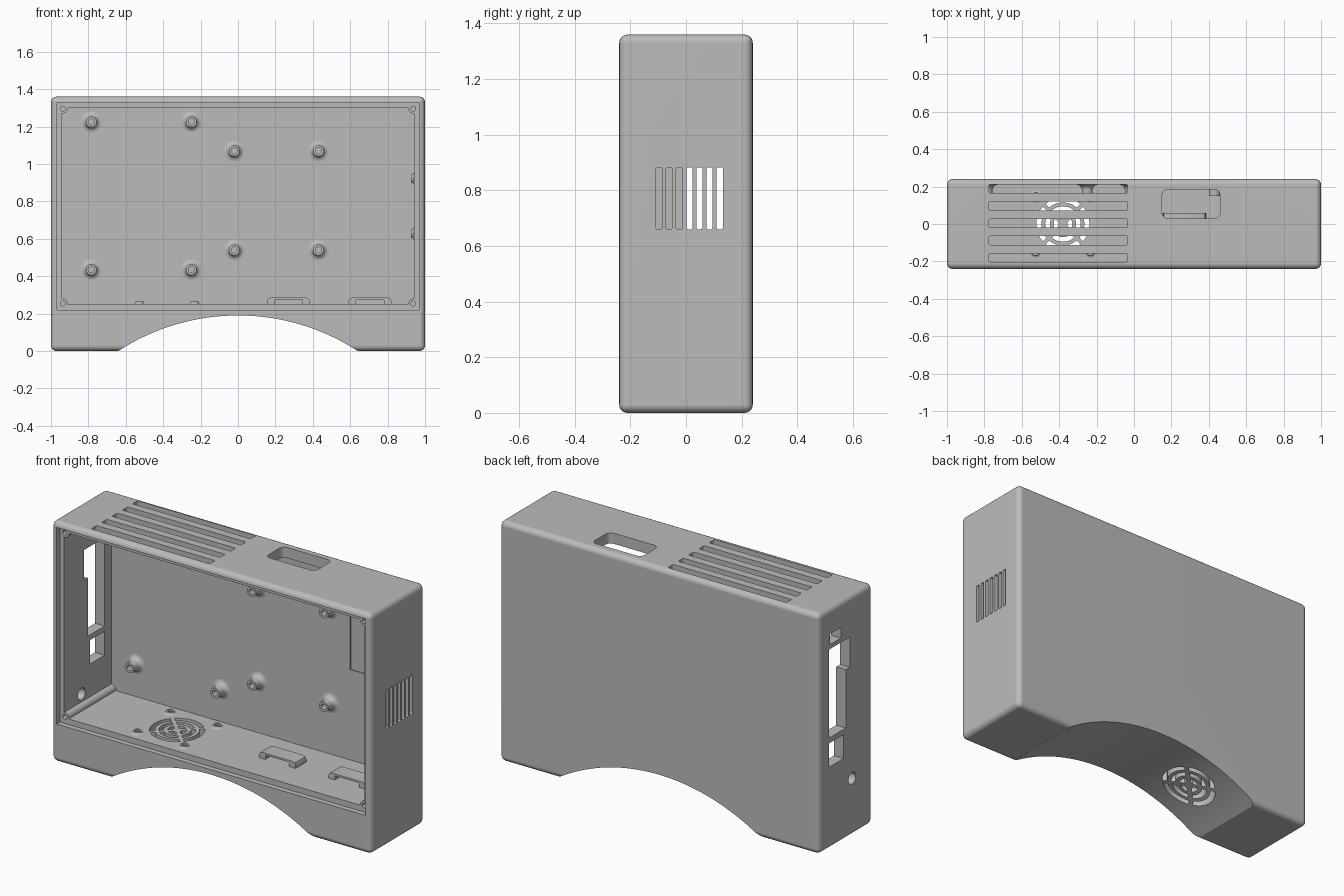
import bpy, bmesh
from math import sin, cos, asin, pi
from mathutils import Vector, Matrix

cube = bpy.data.objects.get("Cube")
if cube:
    bpy.data.objects.remove(cube, do_unlink=True)

grey = bpy.data.materials.new("plain grey")
grey.use_nodes = True
GREY = (0.5, 0.5, 0.5, 1)
grey.diffuse_color = GREY
grey.node_tree.nodes["Principled BSDF"].inputs["Base Color"].default_value = GREY


def finish(bm, name):
    bmesh.ops.recalc_face_normals(bm, faces=bm.faces)
    mesh = bpy.data.meshes.new(name)
    bm.to_mesh(mesh)
    bm.free()
    mesh.materials.append(grey)
    ob = bpy.data.objects.new(name, mesh)
    bpy.context.collection.objects.link(ob)
    return ob


def activate(ob):
    bpy.ops.object.select_all(action='DESELECT')
    ob.select_set(True)
    bpy.context.view_layer.objects.active = ob


def smooth(ob):
    activate(ob)
    bpy.ops.object.shade_smooth_by_angle()


def prism(bm, points, axis, lo, hi):
    """Extrude a 2D outline along an axis."""
    place = {'x': lambda a, b: (lo, a, b), 'y': lambda a, b: (a, lo, b),
             'z': lambda a, b: (a, b, lo)}[axis]
    face = bm.faces.new([bm.verts.new(place(a, b)) for a, b in points])
    new = bmesh.ops.extrude_face_region(bm, geom=[face])['geom']
    step = Vector([(hi - lo) * (axis == k) for k in 'xyz'])
    bmesh.ops.translate(bm, vec=step, verts=[v for v in new if isinstance(v, bmesh.types.BMVert)])


def rect(a0, a1, b0, b1, r=0.0):
    if not r:
        return [(a0, b0), (a1, b0), (a1, b1), (a0, b1)]
    corners = [(a1 - r, b1 - r), (a0 + r, b1 - r), (a0 + r, b0 + r), (a1 - r, b0 + r)]
    return [(ca + r * cos(t), cb + r * sin(t)) for q, (ca, cb) in enumerate(corners)
            for t in [(q + i / 5) * pi / 2 for i in range(6)]]


def circle(a, b, r, n=24):
    return [(a + r * cos(2 * pi * i / n), b + r * sin(2 * pi * i / n)) for i in range(n)]


def boolean(ob, operation, prisms):
    bm = bmesh.new()
    for p in prisms:
        prism(bm, *p)
    tool = finish(bm, "helper")
    tool.hide_render = True
    mod = ob.modifiers.new("shape", 'BOOLEAN')
    mod.operation, mod.object, mod.solver = operation, tool, 'EXACT'
    activate(ob)
    bpy.ops.object.modifier_apply(modifier=mod.name)
    bpy.data.objects.remove(tool, do_unlink=True)


# Rounded case block
W, D, H = 1.0, 0.24, 1.36
bm = bmesh.new()
bmesh.ops.create_cube(bm, size=1, matrix=Matrix.Translation((0, 0, H / 2))
                      @ Matrix.Diagonal((2 * W, 2 * D, H, 1)))
bmesh.ops.bevel(bm, geom=bm.edges[:], offset=0.03, segments=5, profile=0.5, affect='EDGES')
case = finish(bm, "case")

# Arch between the feet
half, rise = 0.64, 0.19
R = (half ** 2 + rise ** 2) / (2 * rise)
sweep = asin(half / R)
arch = [(R * sin(t), rise - R + R * cos(t))
        for t in [sweep * (i / 24 - 1) for i in range(49)]]
boolean(case, 'DIFFERENCE', [(arch + [(half, -0.1), (-half, -0.1)], 'y', -1, 1)])

# Cavity, then the rebate for the front panel
IX, Z0, Z1, BACK, LEDGE = 0.94, 0.25, 1.30, 0.21, -0.21
boolean(case, 'DIFFERENCE', [(rect(-IX, IX, Z0, Z1), 'y', -0.5, BACK)])

# Corner screw posts
corners = [(sx * 0.937, z) for sx in (-1, 1) for z in (Z0 + 0.004, Z1 - 0.004)]
boolean(case, 'UNION', [(circle(x, z, 0.026), 'y', -0.215, BACK + 0.01) for x, z in corners])
boolean(case, 'DIFFERENCE', [(rect(-0.967, 0.967, 0.218, 1.329), 'y', -0.5, LEDGE)])

cuts = [(circle(x, z, 0.013, 16), 'y', -0.3, -0.1) for x, z in corners]
# Top vent slots and top button opening
for i in range(5):
    y = 0.188 - i * 0.092
    cuts.append((rect(-0.775, -0.035, y - 0.023, y + 0.023, 0.006), 'z', 1.2, 1.5))
cuts.append((rect(0.15, 0.46, 0.03, 0.185, 0.03), 'z', 1.2, 1.5))
# Left side vent slots
for i in range(7):
    y = -0.097 + i * 0.0364
    cuts.append((rect(y - 0.011, y + 0.011, 0.66, 0.882, 0.006), 'x', 0.9, 1.1))
# Right side connector openings
stepped = [(0.15, 0.63), (0, 0.63), (0, 0.96), (-0.035, 0.96), (-0.035, 1.13), (0.15, 1.13)]
for outline in (rect(0.045, 0.14, 1.155, 1.215), stepped,
                rect(0.02, 0.15, 0.465, 0.60), circle(-0.055, 0.325, 0.033)):
    cuts.append((outline, 'x', -1.1, -0.9))
# Shallow pocket on the back wall
cuts.append((rect(0.555, 0.745, 0.76, 1.20), 'y', 0.1, BACK + 0.008))
# Fan grille: three rings split by diagonal spokes
FAN_X = -0.38
for r0, r1 in ((0.025, 0.05), (0.07, 0.095), (0.115, 0.142)):
    for q in range(4):
        outline = []
        for r, order in ((r0, range(9)), (r1, range(8, -1, -1))):
            span = pi / 4 - asin(0.011 / r)
            outline += [(FAN_X + r * cos(q * pi / 2 + span * (i / 4 - 1)),
                         r * sin(q * pi / 2 + span * (i / 4 - 1))) for i in order]
        cuts.append((outline, 'z', -0.1, 0.4))
boolean(case, 'DIFFERENCE', cuts)
smooth(case)
weighted = case.modifiers.new("even shading", 'WEIGHTED_NORMAL')
weighted.keep_sharp = True


def boss(name, base, direction, r, flare, h, hole):
    """Hollow screw boss with a flared foot."""
    profile = [(0, -0.004), (r + flare, -0.004)]
    f = min(flare, h * 0.7)
    profile += [(r + flare * (1 - sin(t)), f * (1 - cos(t)))
                for t in [i * pi / 12 for i in range(7)]]
    profile += [(r, h), (hole, h), (hole, h * 0.3), (0, h * 0.3)]
    bm = bmesh.new()
    vs = [bm.verts.new((a, 0, b)) for a, b in profile]
    es = [bm.edges.new(pair) for pair in zip(vs, vs[1:])]
    bmesh.ops.spin(bm, geom=vs + es, cent=(0, 0, 0), axis=(0, 0, 1), angle=2 * pi, steps=24)
    bmesh.ops.remove_doubles(bm, verts=bm.verts, dist=1e-5)
    turn = Vector(direction).to_track_quat('Z', 'Y').to_matrix().to_4x4()
    bm.transform(Matrix.Translation(base) @ turn)
    smooth(finish(bm, name))


# Circuit board standoffs on the back wall
for xs, zs in (((-0.785, -0.25), (0.435, 1.225)), ((-0.02, 0.43), (0.54, 1.07))):
    for x in xs:
        for z in zs:
            boss("board_standoff", (x, BACK, z), (0, -1, 0), 0.029, 0.028, 0.06, 0.016)

# Fan bosses on the floor and on the left wall
for a in (-0.147, 0.147):
    for b in (-0.147, 0.147):
        boss("floor_fan_boss", (FAN_X + a, b, Z0), (0, 0, 1), 0.022, 0.014, 0.014, 0.012)
        boss("wall_fan_boss", (IX, b, 0.775 + a), (-1, 0, 0), 0.022, 0.014, 0.014, 0.012)

# Strap brackets on the floor
for x in (0.27, 0.705):
    side = [(0.075, -0.004), (0.075, 0.022), (0.07, 0.024)]
    outer = [(0.115, -0.004), (0.115, 0.016), (0.109, 0.029), (0.096, 0.035)]
    half_outline = outer[::-1] + side
    outline = half_outline + [(-a, b) for a, b in reversed(half_outline)]
    bm = bmesh.new()
    prism(bm, [(x + a, Z0 + b) for a, b in outline], 'y', -0.035, 0.06)
    smooth(finish(bm, "strap_bracket"))
